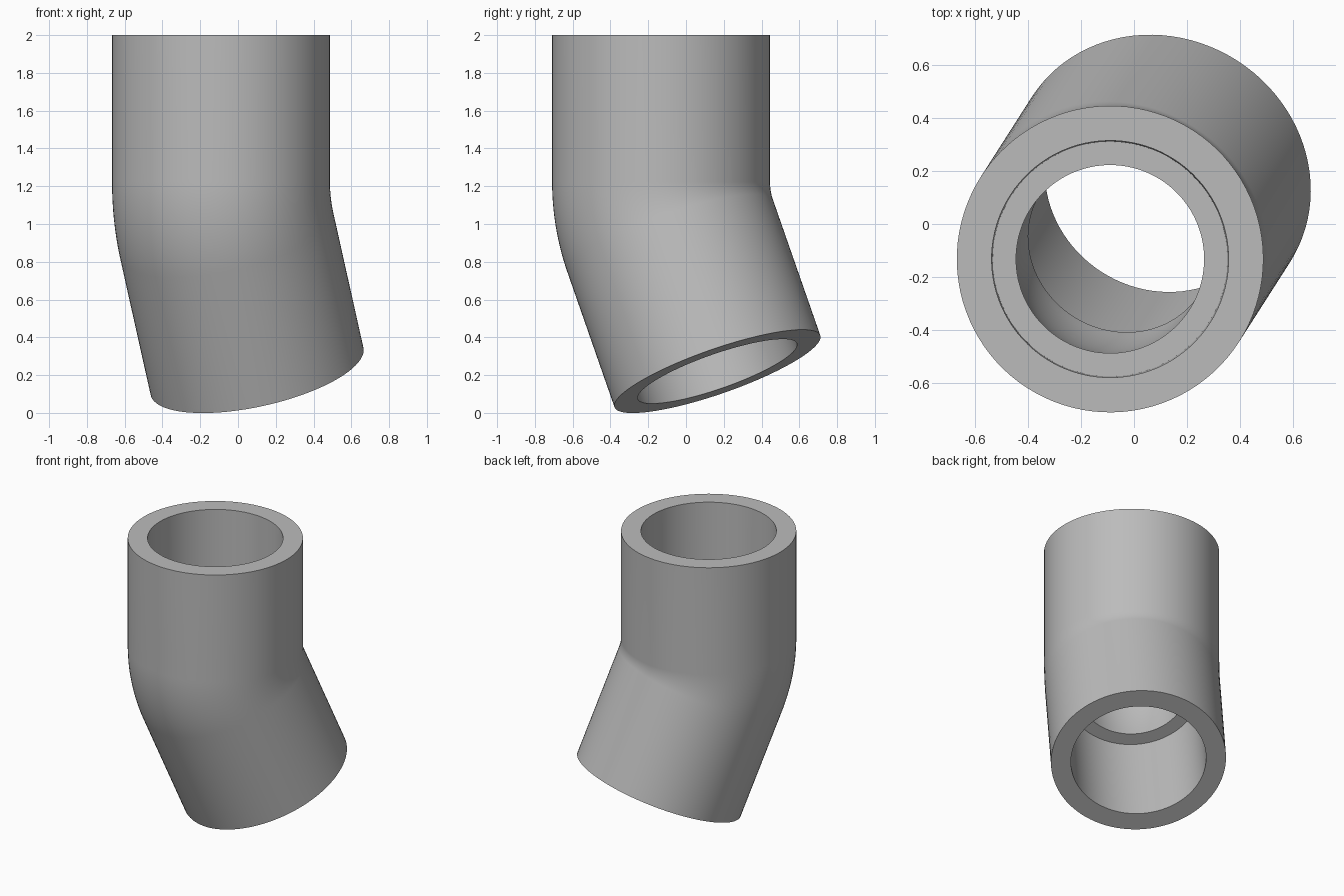
import bpy, bmesh
from math import sin, cos, pi, radians
from mathutils import Vector

cube = bpy.data.objects.get("Cube")
if cube:
    bpy.data.objects.remove(cube, do_unlink=True)

# Main dimensions
SIDES, ARC_STEPS = 96, 16
BEND, BEND_R = radians(22.5), 0.75
STRAIGHT = 0.776
OUTER, MOUTH, SEAT, BORE = 0.577, 0.446, 0.442, 0.354
SOCKET = 0.74
TOTAL = 2 * STRAIGHT + BEND_R * BEND
TOP = Vector((-0.09, -0.132, 2.0))
LEAN = Vector((cos(radians(57.4)), sin(radians(57.4)), 0))
SIDE = Vector((-LEAN.y, LEAN.x, 0))
UP = Vector((0, 0, 1))


def frame(s):
    """Centre and tilted radial axis at distance s along the bent centreline."""
    a = min(max((s - STRAIGHT) / BEND_R, 0), BEND)
    tangent = LEAN * sin(a) - UP * cos(a)
    centre = TOP - UP * min(s, STRAIGHT)
    centre += LEAN * BEND_R * (1 - cos(a)) - UP * BEND_R * sin(a)
    centre += tangent * max(s - STRAIGHT - BEND_R * BEND, 0)
    return centre, LEAN * cos(a) + UP * sin(a)


def ring(bm, s, r):
    centre, radial = frame(s)
    angles = (2 * pi * i / SIDES for i in range(SIDES))
    return [bm.verts.new(centre + (radial * cos(t) + SIDE * sin(t)) * r) for t in angles]


# Closed wall section: outside downwards, then sockets and bore back upwards
arc = [STRAIGHT + BEND_R * BEND * i / ARC_STEPS for i in range(ARC_STEPS + 1)]
section = [(s, OUTER) for s in [0] + arc + [TOTAL]]
section += [(TOTAL, MOUTH), (TOTAL - SOCKET, SEAT), (TOTAL - SOCKET, BORE)]
section += [(s, BORE) for s in reversed(arc)]
section += [(SOCKET, BORE), (SOCKET, SEAT), (0, MOUTH)]

bm = bmesh.new()
rings = [ring(bm, s, r) for s, r in section]
for k, a in enumerate(rings):
    b = rings[(k + 1) % len(rings)]
    for i in range(SIDES):
        j = (i + 1) % SIDES
        bm.faces.new((a[i], a[j], b[j], b[i]))
bmesh.ops.recalc_face_normals(bm, faces=bm.faces)
mesh = bpy.data.meshes.new("pipe_elbow")
bm.to_mesh(mesh)
bm.free()

# Plain grey plastic
grey = bpy.data.materials.new("grey plastic")
grey.use_nodes = True
colour = (0.5, 0.5, 0.5, 1)
grey.diffuse_color = colour
grey.node_tree.nodes["Principled BSDF"].inputs["Base Color"].default_value = colour
mesh.materials.append(grey)

elbow = bpy.data.objects.new("pipe_elbow", mesh)
bpy.context.collection.objects.link(elbow)
bpy.ops.object.select_all(action='DESELECT')
elbow.select_set(True)
bpy.context.view_layer.objects.active = elbow
bpy.ops.object.shade_smooth_by_angle(angle=radians(30))
